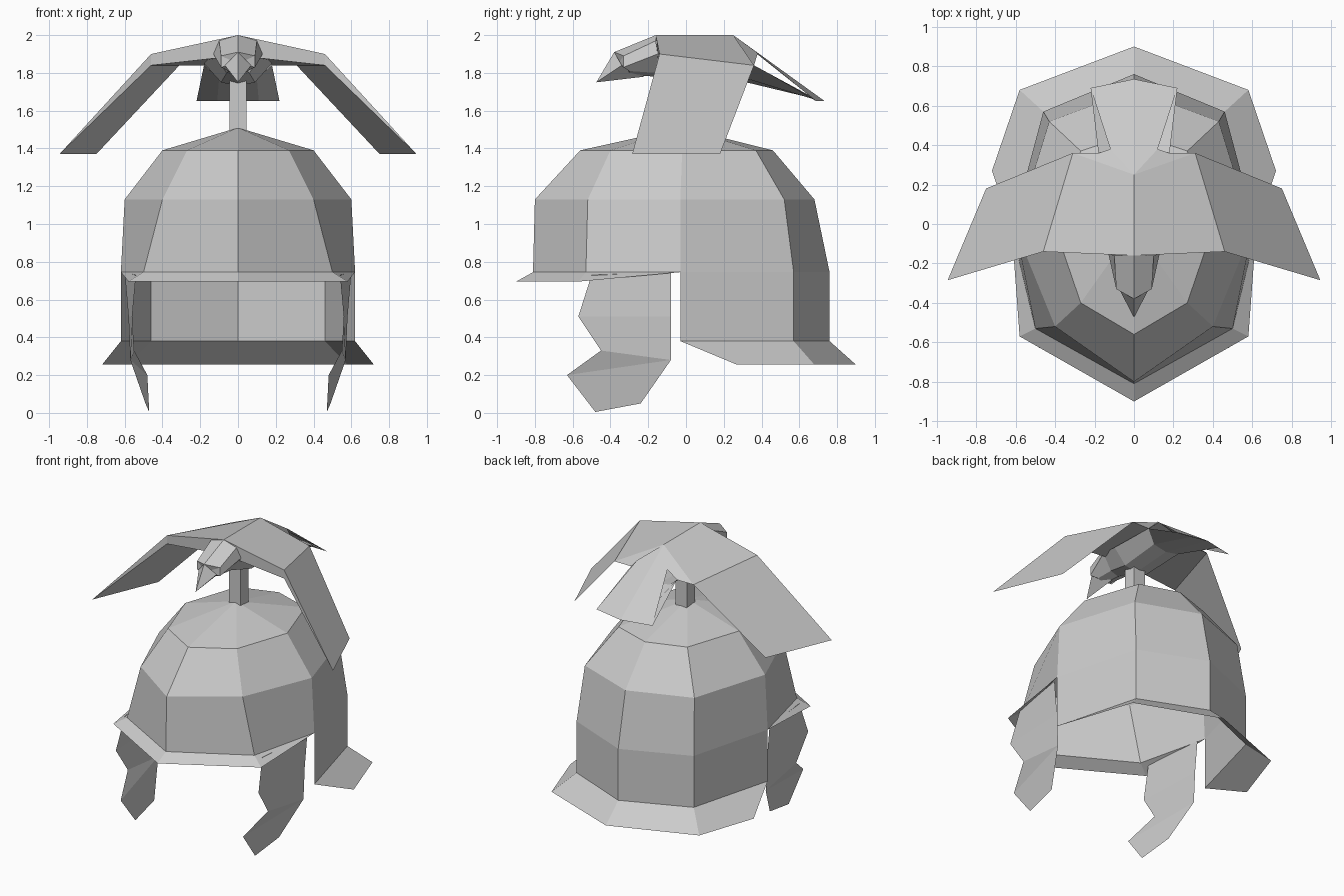
import bpy, bmesh

if "Cube" in bpy.data.objects:
    bpy.data.objects.remove(bpy.data.objects["Cube"])


def loft(name, rows, mirror=True):
    """Skin matching rows of points for the x >= 0 half, then mirror across x."""
    bm = bmesh.new()
    grid = [[bm.verts.new(p) for p in row] for row in rows]
    for a, b in zip(grid, grid[1:]):
        for i in range(len(a) - 1):
            bm.faces.new((a[i], a[i + 1], b[i + 1], b[i]))
    bmesh.ops.remove_doubles(bm, verts=bm.verts[:], dist=0.0005)
    bmesh.ops.recalc_face_normals(bm, faces=bm.faces[:])
    me = bpy.data.meshes.new(name)
    bm.to_mesh(me)
    bm.free()
    ob = bpy.data.objects.new(name, me)
    bpy.context.collection.objects.link(ob)
    if mirror:
        mod = ob.modifiers.new("mirror", 'MIRROR')
        mod.use_clip = True
        mod.merge_threshold = 0.001
    return ob


def level(points, z):
    return [(x, y, z) for x, y in points]


# Helmet dome: half rings from front centre to back centre
rim = [(0, -.81), (.5, -.53), (.62, -.03), (.46, .57), (0, .76)]
shoulder = [(0, -.80), (.4, -.52), (.6, -.03), (.43, .52), (0, .68)]
crown = [(0, -.56), (.27, -.40), (.4, -.02), (.27, .37), (0, .46)]
loft("helmet_dome", [level(rim, .745), level(shoulder, 1.13),
                     level(crown, 1.39), [(0, -.02, 1.51)] * 5])

# Neck guard and its flared skirt
back = rim[2:]
loft("neck_guard", [level(back, .745), level(back, .38)])
loft("neck_skirt", [level(back, .38),
                    [(.72, .27, .255), (.58, .68, .255), (0, .9, .255)]])

# Front brim
loft("front_brim", [level(rim[:3], .745),
                    [(0, -.9, .695), (.58, -.57, .695), (.62, -.03, .745)]])

# Cheek guards
loft("cheek_guards", [
    [(.54, -.50, .73), (.60, -.08, .745)],
    [(.56, -.57, .51), (.58, -.08, .51)],
    [(.55, -.45, .33), (.57, -.08, .28)],
    [(.48, -.63, .20), (.57, -.08, .28)],
    [(.47, -.48, .005), (.49, -.24, .05)]])

# Crest post
bpy.ops.mesh.primitive_cube_add(size=1, location=(0, .01, 1.62))
post = bpy.context.object
post.name = "crest_post"
post.scale = (.09, .09, .28)

# Bird wings: upper skin, front edge and underside
front_top = [(0, -.16, 2), (.46, -.14, 1.9), (.945, -.285, 1.37)]
front_low = [(.1, -.15, 1.88), (.46, -.14, 1.84), (.945, -.285, 1.37)]
rear = [(0, .25, 2), (.31, .36, 1.84), (.75, .18, 1.37)]
loft("wing_tops", [rear, front_top])
loft("wing_undersides", [front_top, front_low,
                         [(.18, .36, 1.84), rear[1], rear[2]]])

# Bird rump and tail
loft("rump", [[rear[0], rear[1]], [(.12, .38, 1.905), (.18, .36, 1.84)]])
loft("tail", [[(0, .25, 2), (.12, .38, 1.905)],
              [(0, .735, 1.65), (.22, .69, 1.65)]])

# Bird belly running into the tail underside
loft("belly", [
    [(.13, -.15, 1.90), (.06, -.16, 1.80), (0, -.16, 1.78)],
    [(.18, .02, 1.85), (.09, .02, 1.75), (0, .02, 1.73)],
    [(.18, .36, 1.84), (.10, .32, 1.77), (0, .32, 1.75)],
    [(.22, .69, 1.65), (.11, .71, 1.65), (0, .735, 1.65)]])

# Bird head and beak
loft("head", [
    [(0, -.16, 2), (.1, -.16, 1.97), (.13, -.15, 1.90), (.06, -.16, 1.80), (0, -.16, 1.78)],
    [(0, -.38, 1.91), (.09, -.33, 1.89), (.09, -.33, 1.83), (.05, -.30, 1.81), (0, -.30, 1.79)],
    [(0, -.36, 1.85)] * 5])
loft("beak", [
    [(0, -.38, 1.91), (.07, -.34, 1.84), (0, -.22, 1.78)],
    [(0, -.475, 1.75)] * 3])
